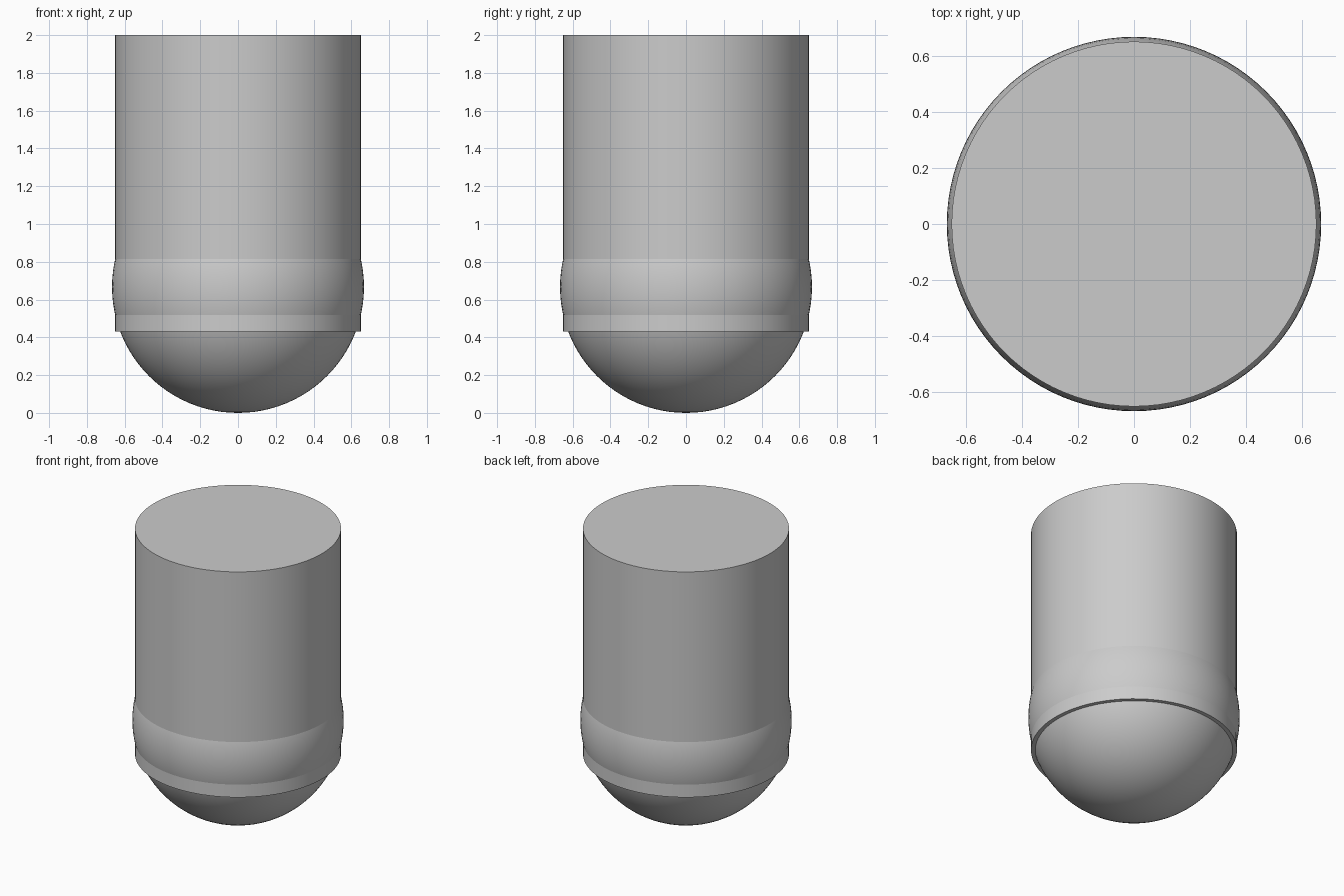
import bpy
import math

if "Cube" in bpy.data.objects:
    bpy.data.objects.remove(bpy.data.objects["Cube"], do_unlink=True)

BALL_RADIUS = 0.667
BODY_RADIUS = 0.65
BODY_BOTTOM = 0.43
BODY_TOP = 2.0

# Single plain grey
grey = bpy.data.materials.new("light_grey")
grey.use_nodes = True
colour = (0.6, 0.6, 0.6, 1.0)
grey.diffuse_color = colour
grey.node_tree.nodes["Principled BSDF"].inputs["Base Color"].default_value = colour


def finish(name):
    """Name, colour and smooth the newly added part."""
    part = bpy.context.object
    part.name = name
    part.data.name = name
    part.data.materials.append(grey)
    bpy.ops.object.shade_smooth_by_angle(angle=math.radians(30))
    return part


# Rounded tip: a full ball, bulging slightly through the body wall
bpy.ops.mesh.primitive_uv_sphere_add(
    segments=96, ring_count=48, radius=BALL_RADIUS, location=(0, 0, BALL_RADIUS))
finish("ball_tip")

# Capped cylindrical body
bpy.ops.mesh.primitive_cylinder_add(
    vertices=96, radius=BODY_RADIUS, depth=BODY_TOP - BODY_BOTTOM,
    location=(0, 0, (BODY_TOP + BODY_BOTTOM) / 2))
finish("cylinder_body")
